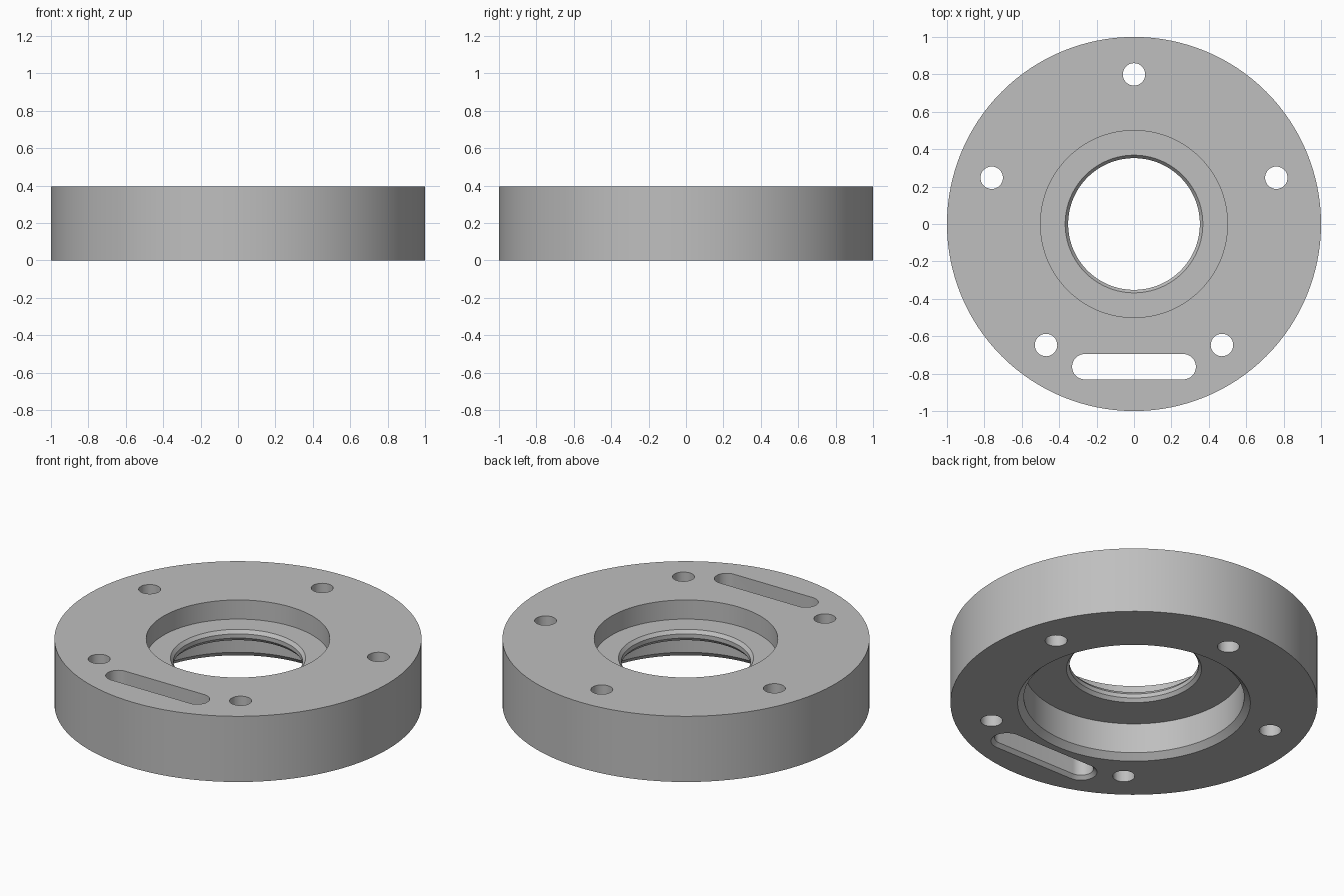
import bpy, bmesh
from math import sin, cos, pi, radians

if "Cube" in bpy.data.objects:
    bpy.data.objects.remove(bpy.data.objects["Cube"], do_unlink=True)

steel = bpy.data.materials.new("plain grey metal")
steel.use_nodes = True
grey = (0.52, 0.52, 0.52, 1)
steel.diffuse_color = grey
steel.node_tree.nodes["Principled BSDF"].inputs["Base Color"].default_value = grey


def ring(bm, radius, z, sides, centre=(0, 0), half=0):
    """Circle of vertices, stretched along x by half to make a slot outline."""
    verts = []
    # slots get a doubled vertex column at each end of the straight sides
    angles = [2 * pi * i / sides - pi / 2 for i in range(sides)]
    if half:
        n = sides // 2
        right = [(-pi / 2 + pi * i / n, half) for i in range(n + 1)]
        left = [(pi / 2 + pi * i / n, -half) for i in range(n + 1)]
        points = right + left
    else:
        points = [(a, 0) for a in angles]
    for a, dx in points:
        verts.append(bm.verts.new((centre[0] + dx + radius * cos(a),
                                   centre[1] + radius * sin(a), z)))
    return verts


def bridge(bm, low, high):
    n = len(low)
    for i in range(n):
        j = (i + 1) % n
        bm.faces.new((low[i], low[j], high[j], high[i]))


def finish(bm, name):
    bmesh.ops.recalc_face_normals(bm, faces=bm.faces)
    mesh = bpy.data.meshes.new(name)
    bm.to_mesh(mesh)
    bm.free()
    mesh.materials.append(steel)
    obj = bpy.data.objects.new(name, mesh)
    bpy.context.collection.objects.link(obj)
    return obj


def plug(bm, levels, sides, centre, half=0):
    """Closed stack of outlines used as a cutter; levels are (radius, z)."""
    rings = [ring(bm, r, z, sides, centre, half) for r, z in levels]
    for low, high in zip(rings, rings[1:]):
        bridge(bm, low, high)
    bm.faces.new(rings[0])
    bm.faces.new(rings[-1])


# Flange body: lathed section with top recess, chamfered web bore, lower recess
section = [(1, 0), (1, 0.395), (0.5, 0.395), (0.5, 0.28),
           (0.368, 0.28), (0.352, 0.26), (0.352, 0.235), (0.368, 0.215),
           (0.6, 0.215), (0.6, 0.034), (0.634, 0)]
bm = bmesh.new()
rings = [ring(bm, r, z, 128) for r, z in section]
for k, low in enumerate(rings):
    bridge(bm, low, rings[(k + 1) % len(rings)])
flange = finish(bm, "flange_body")

# Cutters: five bolt holes and one slot chamfered on the underside
bm = bmesh.new()
for k in range(5):
    a = radians(90 + 72 * k)
    plug(bm, [(0.06, -0.1), (0.06, 0.5)], 32, (0.8 * cos(a), 0.8 * sin(a)))
plug(bm, [(0.108, -0.02), (0.068, 0.02), (0.068, 0.5)], 32, (0, -0.763), 0.263)
cutter = finish(bm, "hole_cutter")
cutter.hide_render = True

# Cut, apply and remove the cutter
cut = flange.modifiers.new("holes", "BOOLEAN")
cut.operation = "DIFFERENCE"
cut.solver = "EXACT"
cut.object = cutter
bpy.ops.object.select_all(action="DESELECT")
flange.select_set(True)
bpy.context.view_layer.objects.active = flange
bpy.ops.object.modifier_apply(modifier=cut.name)
bpy.data.objects.remove(cutter, do_unlink=True)
bpy.ops.object.shade_smooth_by_angle(angle=radians(30))
